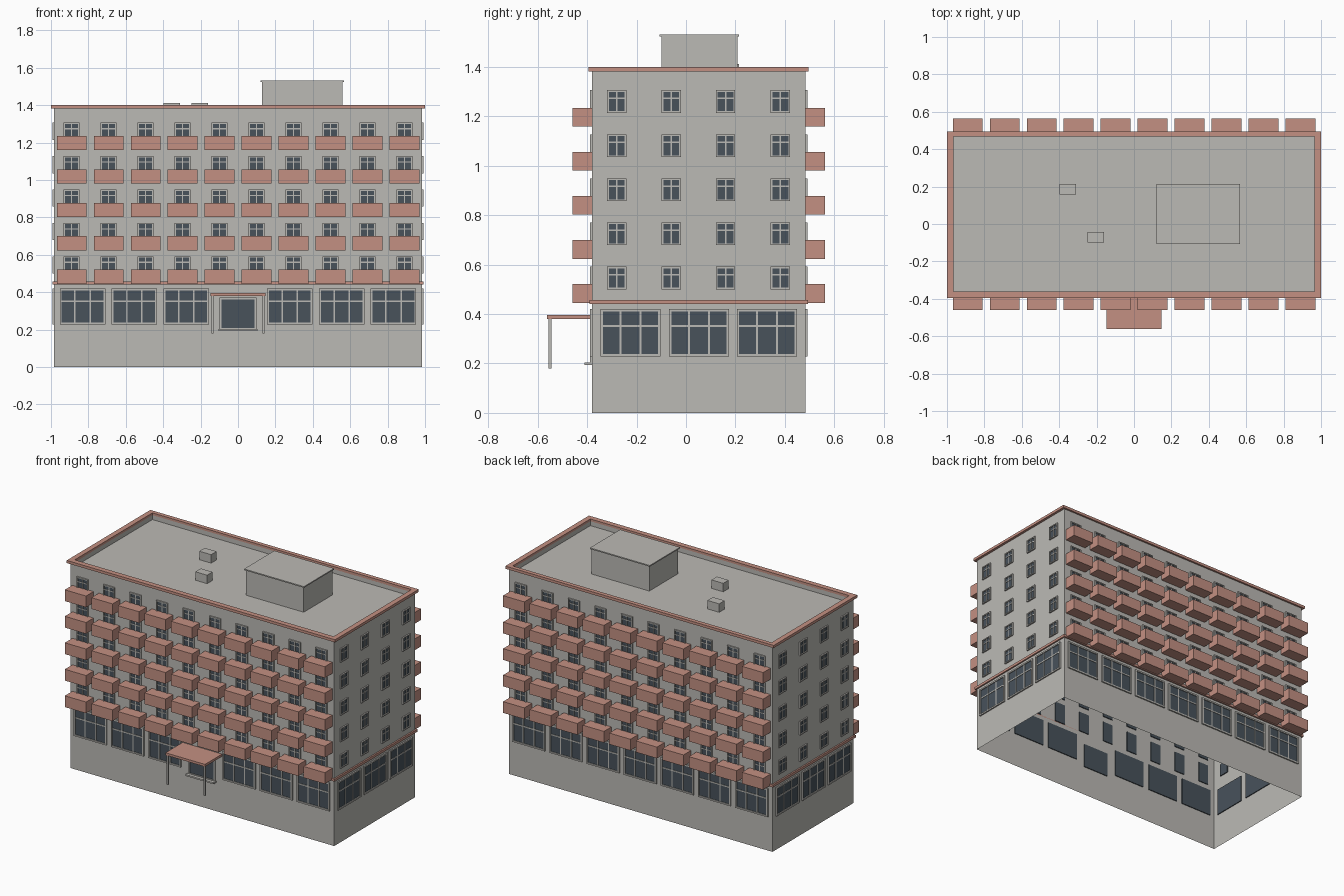
import bpy, bmesh

if "Cube" in bpy.data.objects:
    bpy.data.objects.remove(bpy.data.objects["Cube"])


def material(name, rgb):
    m = bpy.data.materials.new(name)
    m.diffuse_color = (*rgb, 1)
    m.use_nodes = True
    m.node_tree.nodes["Principled BSDF"].inputs["Base Color"].default_value = m.diffuse_color
    return m


WALL = material("warm grey", (0.50, 0.49, 0.46))
TRIM = material("salmon", (0.55, 0.28, 0.225))
GLASS = material("dark slate", (0.065, 0.085, 0.105))

X0, X1, Y0, Y1 = -0.983, 0.983, -0.38, 0.483
TOP, ROOF, STEP = 1.385, 1.355, 0.1785


def add_box(bm, x0, x1, y0, y1, z0, z1):
    vs = [bm.verts.new((x, y, z)) for x in (x0, x1) for y in (y0, y1) for z in (z0, z1)]
    for f in ((0, 1, 3, 2), (4, 6, 7, 5), (0, 4, 5, 1), (2, 3, 7, 6), (0, 2, 6, 4), (1, 5, 7, 3)):
        bm.faces.new([vs[i] for i in f])


def add_ring(bm, outer, inner, z0, z1):
    """Rectangular ring, outer and inner given as x0, x1, y0, y1."""
    loops = []
    for (a, b, c, d), z in ((outer, z0), (outer, z1), (inner, z1), (inner, z0)):
        loops.append([bm.verts.new(p) for p in ((a, c, z), (b, c, z), (b, d, z), (a, d, z))])
    for k in range(4):
        lo, hi = loops[k], loops[(k + 1) % 4]
        for i in range(4):
            j = (i + 1) % 4
            bm.faces.new((lo[i], lo[j], hi[j], hi[i]))


def finish(name, bm, mat):
    bmesh.ops.recalc_face_normals(bm, faces=bm.faces)
    me = bpy.data.meshes.new(name)
    bm.to_mesh(me)
    bm.free()
    me.materials.append(mat)
    ob = bpy.data.objects.new(name, me)
    bpy.context.collection.objects.link(ob)
    return ob


def boxes(name, mat, *dims):
    bm = bmesh.new()
    for d in dims:
        add_box(bm, *d)
    return finish(name, bm, mat)


# Hollow building shell, open below, with a sunken roof behind the parapet
INNER = (-0.965, 0.965, -0.36, 0.467)
bm = bmesh.new()
rings = []
for (a, b, c, d), z in (((X0, X1, Y0, Y1), 0), ((X0, X1, Y0, Y1), TOP), (INNER, TOP), (INNER, ROOF)):
    rings.append([bm.verts.new(p) for p in ((a, c, z), (b, c, z), (b, d, z), (a, d, z))])
for lo, hi in zip(rings, rings[1:]):
    for i in range(4):
        j = (i + 1) % 4
        bm.faces.new((lo[i], lo[j], hi[j], hi[i]))
bm.faces.new(rings[-1])
finish("building_shell", bm, WALL)

# Salmon bands around the roof edge and above the ground floor
bm = bmesh.new()
add_ring(bm, (-1, 1, -0.395, 0.495), INNER, 1.382, 1.40)
finish("roof_edge_trim", bm, TRIM)
bm = bmesh.new()
add_ring(bm, (-0.993, 0.993, -0.39, 0.493), (X0, X1, Y0, Y1), 0.44, 0.457)
finish("floor_band", bm, TRIM)


# Windows: a glass slab through the wall, a border and glazing bars
def wall_box(bm, side, u0, u1, d0, d1, z0, z1):
    """Box on a wall: u runs along it, d points out of it."""
    if side == "front":
        add_box(bm, u0, u1, Y0 - d1, Y0 - d0, z0, z1)
    elif side == "back":
        add_box(bm, u0, u1, Y1 + d0, Y1 + d1, z0, z1)
    elif side == "right":
        add_box(bm, X1 + d0, X1 + d1, u0, u1, z0, z1)
    else:
        add_box(bm, X0 - d1, X0 - d0, u0, u1, z0, z1)


glass, frames = bmesh.new(), bmesh.new()


def window(side, u, w, z0, z1, columns, transom, border, bar):
    a, b = u - w / 2, u + w / 2
    wall_box(glass, side, a + border / 2, b - border / 2, -0.006, 0.003, z0 + border / 2, z1 - border / 2)
    out = 0.009
    wall_box(frames, side, a, a + border, 0, out, z0, z1)
    wall_box(frames, side, b - border, b, 0, out, z0, z1)
    wall_box(frames, side, a + border, b - border, 0, out, z0, z0 + border)
    wall_box(frames, side, a + border, b - border, 0, out, z1 - border, z1)
    for i in range(1, columns):
        c = a + w * i / columns
        wall_box(frames, side, c - bar / 2, c + bar / 2, 0, 0.006, z0 + border, z1 - border)
    if transom:
        wall_box(frames, side, a + border, b - border, 0, 0.006, transom - bar / 2, transom + bar / 2)


BAYS = [-0.89 + 0.1978 * i for i in range(10)]
for side in ("front", "back"):
    for i in range(-3, 4):
        if side == "back" or i:
            window(side, i * 0.277, 0.243, 0.228, 0.42, 3, 0.352, 0.01, 0.008)
    for k in range(5):
        for u in BAYS:
            window(side, u, 0.084, 0.447 + k * STEP, 0.592 + k * STEP, 2, 0.56 + k * STEP, 0.007, 0.006)
for side in ("left", "right"):
    for u in (-0.225, 0.052, 0.327):
        window(side, u, 0.243, 0.228, 0.42, 3, 0.352, 0.01, 0.008)
    for k in range(5):
        for u in (-0.28, -0.06, 0.16, 0.382):
            window(side, u, 0.078, 0.5 + k * STEP, 0.592 + k * STEP, 2, 0.56 + k * STEP, 0.007, 0.006)
# Entrance door
window("front", 0, 0.2, 0.197, 0.372, 1, None, 0.011, 0.008)
finish("window_glass", glass, GLASS)
finish("window_frames", frames, WALL)

# Balconies on both long sides
for name, y0, y1 in (("front_balconies", -0.46, Y0), ("back_balconies", Y1, 0.563)):
    boxes(name, TRIM, *[(u - 0.079, u + 0.079, y0, y1, 0.445 + k * STEP, 0.521 + k * STEP)
                        for u in BAYS for k in range(5)])

# Entrance canopy, posts and doorstep
boxes("canopy", TRIM, (-0.147, 0.147, -0.562, Y0, 0.38, 0.396))
boxes("canopy_posts", WALL, *[(x - 0.006, x + 0.006, -0.557, -0.545, 0.18, 0.38) for x in (-0.137, 0.137)])
boxes("doorstep", WALL, (-0.105, 0.105, -0.41, Y0, 0.193, 0.203))

# Roof house with thin cap, and two vents
boxes("roof_house", WALL, (0.128, 0.56, -0.1, 0.208, ROOF, 1.524))
boxes("roof_house_cap", WALL, (0.12, 0.566, -0.107, 0.215, 1.524, 1.532))
boxes("roof_vents", WALL, (-0.398, -0.31, 0.157, 0.215, ROOF, 1.412),
      (-0.248, -0.16, -0.1, -0.042, ROOF, 1.412))
